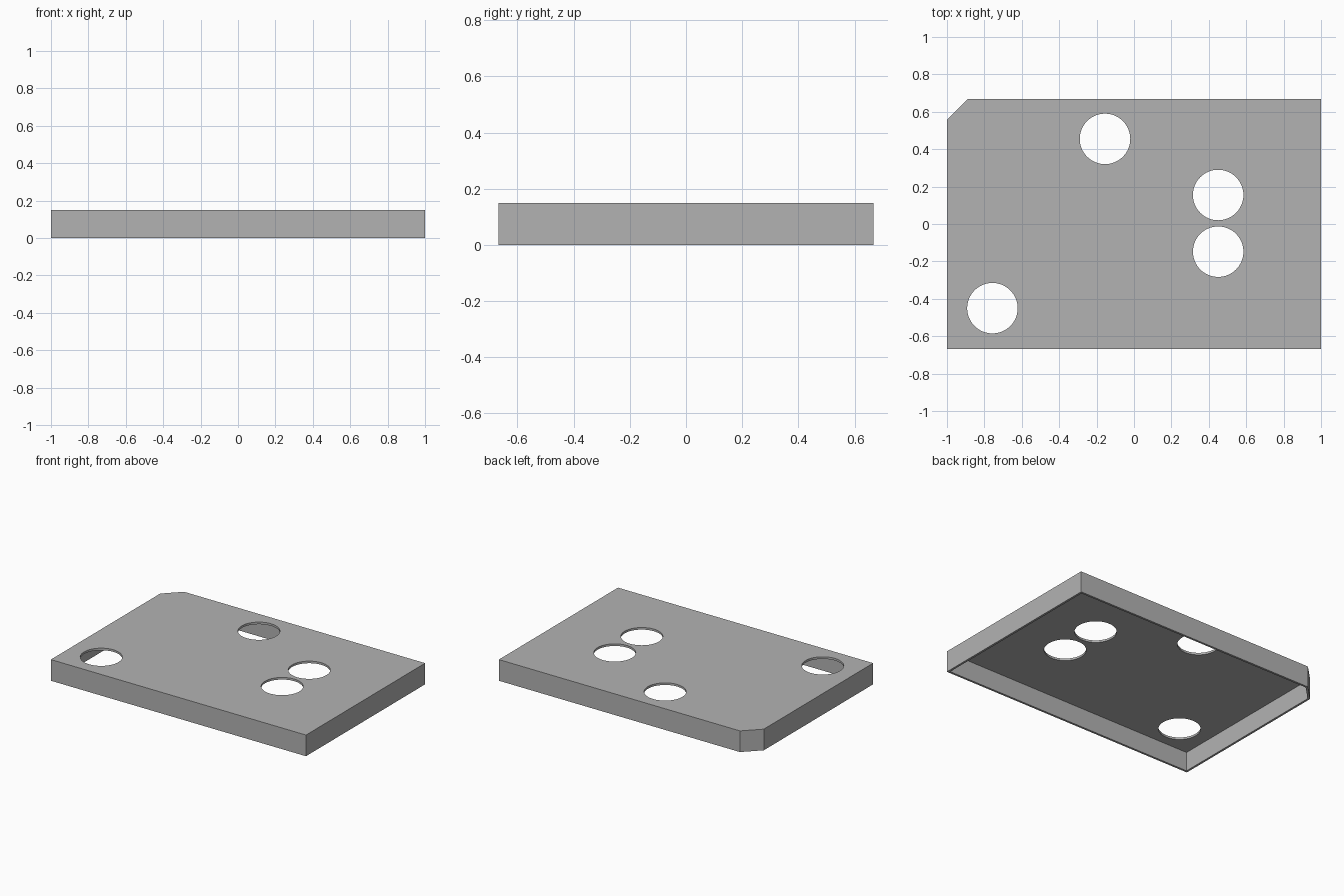
import bpy
import bmesh
from math import sqrt

HALF_X, HALF_Y, HEIGHT = 1.0, 0.667, 0.15
WALL = 0.015
CHAMFER = 0.11
HOLE_RADIUS = 0.135
HOLES = [(-0.155, 0.455), (0.45, 0.155), (0.45, -0.148), (-0.757, -0.45)]

cube = bpy.data.objects.get("Cube")
if cube:
    bpy.data.objects.remove(cube, do_unlink=True)

grey = bpy.data.materials.new("plain grey")
grey.use_nodes = True
grey.diffuse_color = (0.45, 0.45, 0.45, 1)
grey.node_tree.nodes["Principled BSDF"].inputs["Base Color"].default_value = grey.diffuse_color


def make_object(name, bm):
    bmesh.ops.recalc_face_normals(bm, faces=bm.faces)
    mesh = bpy.data.meshes.new(name)
    bm.to_mesh(mesh)
    bm.free()
    mesh.materials.append(grey)
    obj = bpy.data.objects.new(name, mesh)
    bpy.context.collection.objects.link(obj)
    return obj


def clipped_slab(name, margin, bottom, top):
    """Rectangular slab with one clipped corner, inset evenly by margin."""
    x, y = HALF_X - margin, HALF_Y - margin
    c = CHAMFER - margin * (2 - sqrt(2))
    outline = [(-x, -y), (x, -y), (x, y), (c - x, y), (-x, y - c)]
    bm = bmesh.new()
    face = bm.faces.new([bm.verts.new((px, py, bottom)) for px, py in outline])
    result = bmesh.ops.extrude_face_region(bm, geom=[face])
    verts = [v for v in result["geom"] if isinstance(v, bmesh.types.BMVert)]
    bmesh.ops.translate(bm, verts=verts, vec=(0, 0, top - bottom))
    if not face.is_valid or len(bm.faces) < len(outline) + 2:
        bm.faces.new([v for v in bm.verts if v not in verts])
    return make_object(name, bm)


def hole_cutter(x, y):
    bm = bmesh.new()
    bmesh.ops.create_cone(bm, cap_ends=True, segments=64, radius1=HOLE_RADIUS,
                          radius2=HOLE_RADIUS, depth=HEIGHT)
    bmesh.ops.translate(bm, verts=bm.verts, vec=(x, y, HEIGHT))
    return make_object("hole_cutter", bm)


# Shallow cover, hollow and open underneath, with round openings in the top
cover = clipped_slab("cover", 0, 0, HEIGHT)
cutters = [clipped_slab("cavity_cutter", WALL, -HEIGHT, HEIGHT - WALL)]
cutters += [hole_cutter(x, y) for x, y in HOLES]

bpy.context.view_layer.objects.active = cover
for cutter in cutters:
    cut = cover.modifiers.new("cut", "BOOLEAN")
    cut.operation = "DIFFERENCE"
    cut.solver = "EXACT"
    cut.object = cutter
    bpy.ops.object.modifier_apply(modifier=cut.name)
    bpy.data.objects.remove(cutter, do_unlink=True)

# Smooth the round hole edges only
bpy.ops.object.select_all(action="DESELECT")
cover.select_set(True)
bpy.ops.object.shade_smooth_by_angle(angle=0.5)
